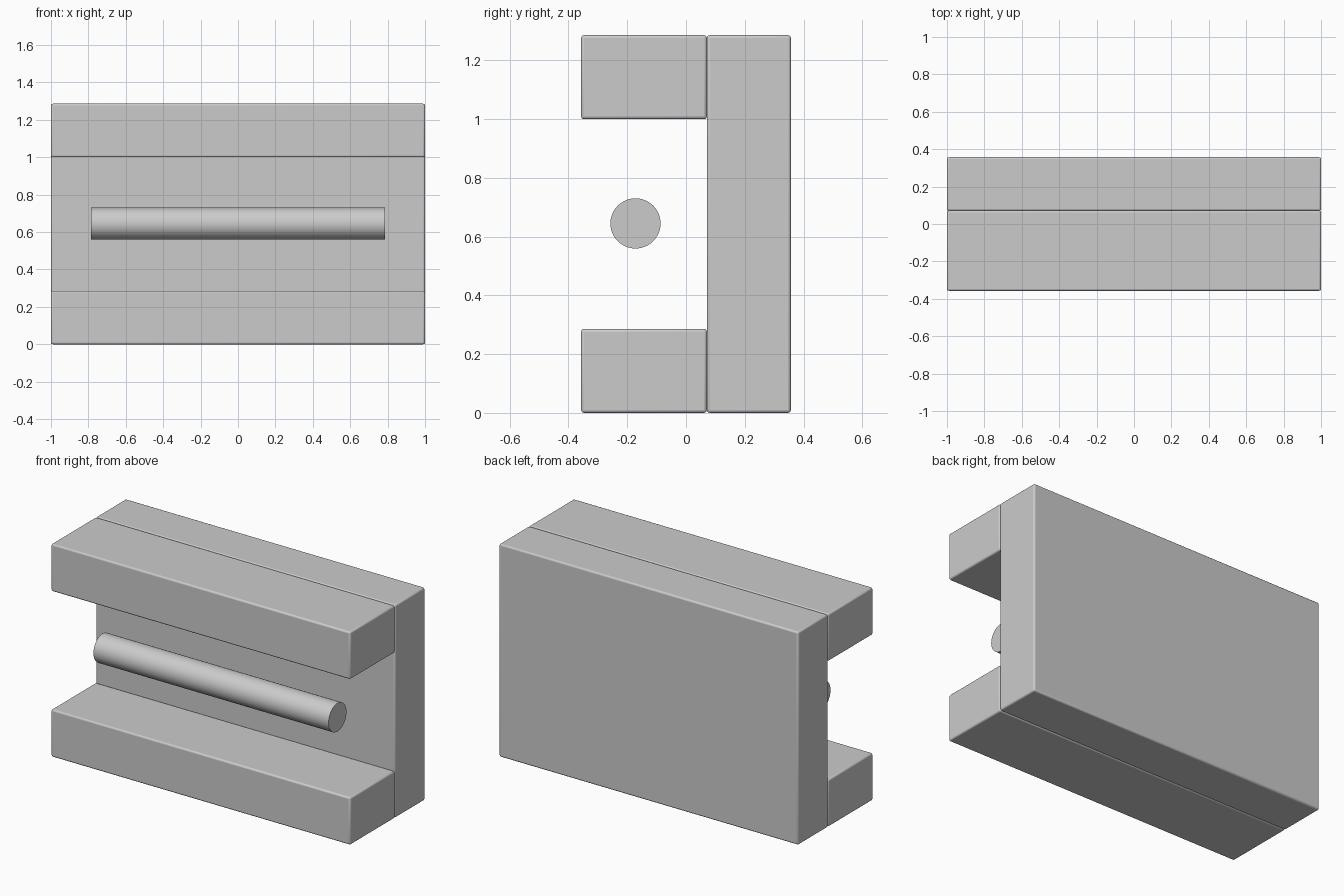
import bpy, math

if "Cube" in bpy.data.objects:
    bpy.data.objects.remove(bpy.data.objects["Cube"])

BEVEL = 0.01


def slab(name, y0, y1, z0, z1, length=2.0):
    """Full-length block with lightly rounded edges."""
    bpy.ops.mesh.primitive_cube_add(size=1, location=(0, (y0 + y1) / 2, (z0 + z1) / 2))
    ob = bpy.context.object
    ob.name = name
    ob.scale = (length, y1 - y0, z1 - z0)
    bpy.ops.object.transform_apply(location=False, rotation=False, scale=True)
    bev = ob.modifiers.new("edge_round", 'BEVEL')
    bev.width = BEVEL
    bev.segments = 3
    bpy.ops.object.shade_smooth_by_angle(angle=math.radians(35))
    return ob


HEIGHT, HALF_DEPTH, THICK = 1.286, 0.357, 0.286
SEAM = HALF_DEPTH - THICK

# Upright back panel
slab("back_panel", SEAM, HALF_DEPTH, 0, HEIGHT)

# Lower and upper blocks projecting to the front
slab("lower_block", -HALF_DEPTH, SEAM, 0, THICK)
slab("upper_block", -HALF_DEPTH, SEAM, HEIGHT - THICK, HEIGHT)

# Round tube floating between the blocks
bpy.ops.mesh.primitive_cylinder_add(vertices=48, radius=0.0855, depth=1.571,
                                    location=(0, -0.172, 0.645),
                                    rotation=(0, math.pi / 2, 0))
tube = bpy.context.object
tube.name = "light_tube"
bpy.ops.object.shade_smooth_by_angle(angle=math.radians(35))
